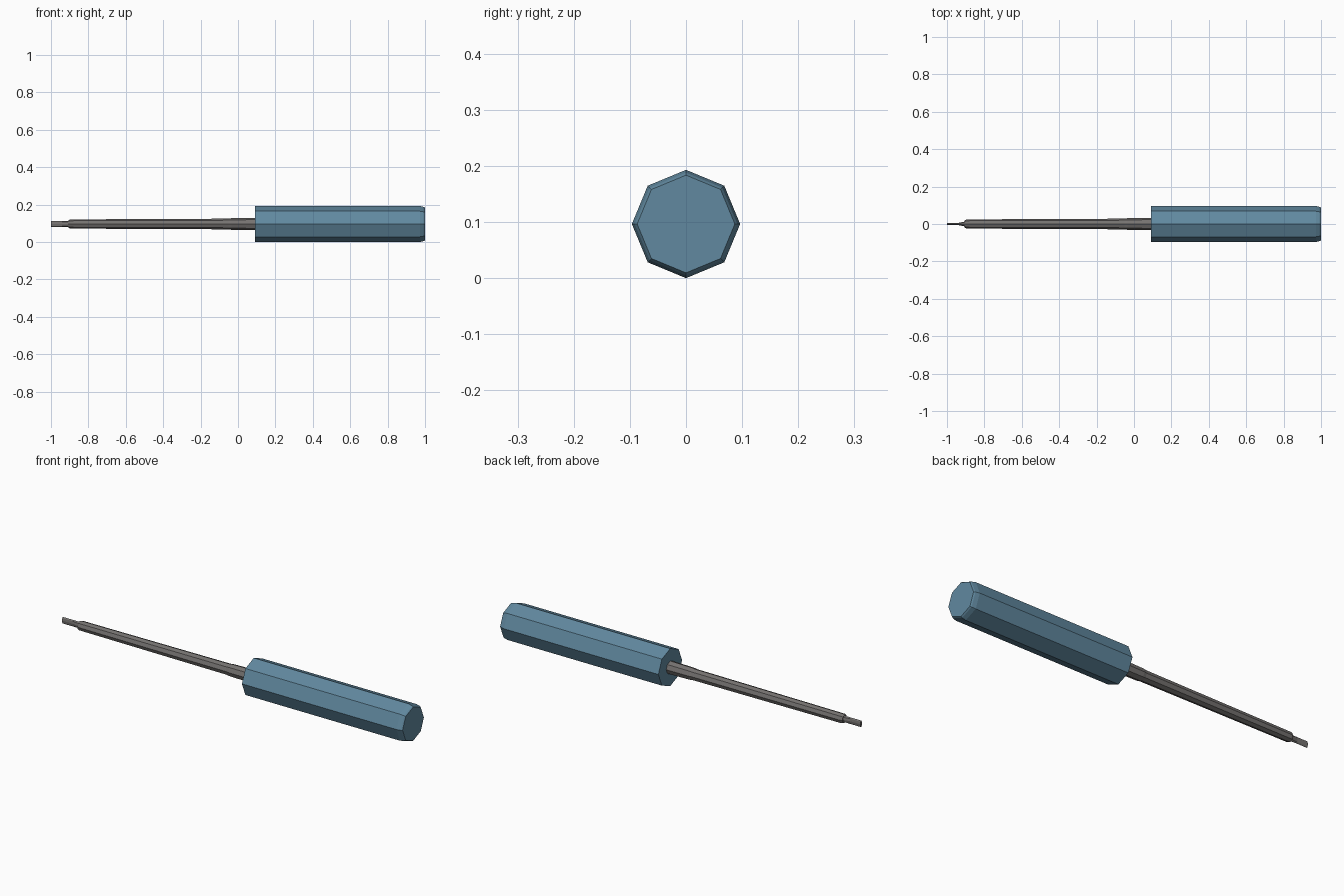
import bpy, bmesh, math

if "Cube" in bpy.data.objects:
    bpy.data.objects.remove(bpy.data.objects["Cube"])

AXIS_Z = 0.0965   # height of the tool's long axis
SIDES = 8


def material(name, rgb):
    m = bpy.data.materials.new(name)
    m.diffuse_color = (*rgb, 1.0)
    m.use_nodes = True
    m.node_tree.nodes["Principled BSDF"].inputs["Base Color"].default_value = m.diffuse_color
    return m


def loft(name, rings, mat):
    """Octagonal rings (x, half width in y, half height in z) joined along x."""
    bm = bmesh.new()
    loops = []
    for x, ry, rz in rings:
        loops.append([bm.verts.new((x, ry * math.cos(i * math.tau / SIDES),
                                    AXIS_Z + rz * math.sin(i * math.tau / SIDES)))
                      for i in range(SIDES)])
    for a, b in zip(loops, loops[1:]):
        for i in range(SIDES):
            j = (i + 1) % SIDES
            bm.faces.new((a[i], a[j], b[j], b[i]))
    bm.faces.new(loops[0])
    bm.faces.new(loops[-1])
    bmesh.ops.recalc_face_normals(bm, faces=bm.faces)
    mesh = bpy.data.meshes.new(name)
    bm.to_mesh(mesh)
    bm.free()
    mesh.materials.append(mat)
    obj = bpy.data.objects.new(name, mesh)
    bpy.context.collection.objects.link(obj)
    return obj


blue = material("handle blue", (0.12, 0.25, 0.35))
steel = material("dark steel", (0.18, 0.17, 0.165))

# Octagonal grip with a bevelled butt end
loft("handle", [(0.09, 0.0965, 0.0965), (0.972, 0.0965, 0.0965),
                (0.993, 0.0915, 0.0915), (1.0, 0.087, 0.087)], blue)

# Collar, gently tapering shaft
loft("shaft", [(-0.905, 0.019, 0.021), (-0.895, 0.0245, 0.0245),
               (-0.05, 0.0285, 0.0285), (-0.035, 0.031, 0.031),
               (0.10, 0.033, 0.033)], steel)

# Flattened blade tip
loft("blade_tip", [(-1.0, 0.006, 0.017), (-0.94, 0.006, 0.017),
                   (-0.91, 0.012, 0.017), (-0.89, 0.018, 0.019)], steel)
